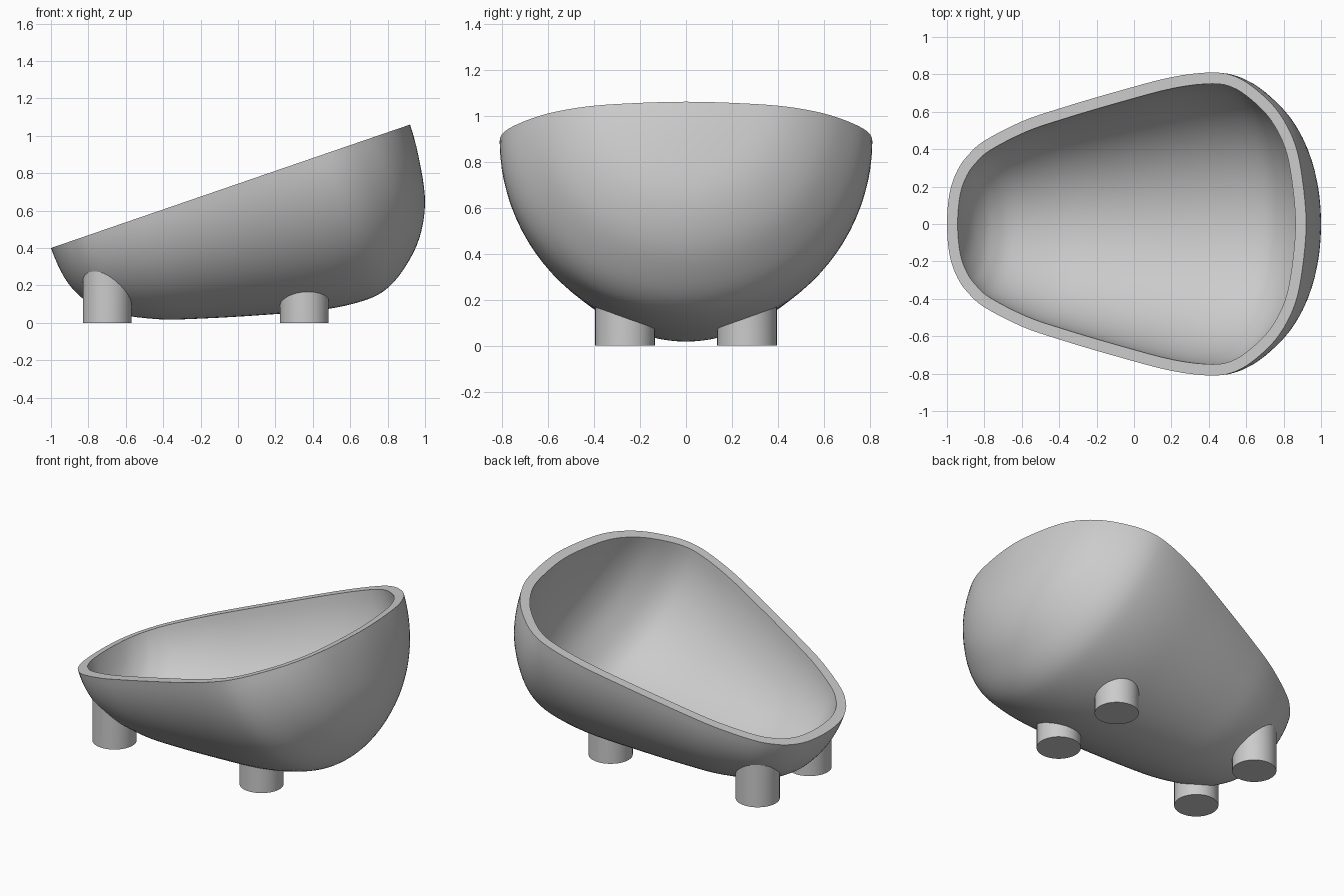
import bpy, bmesh
from math import sin, cos, pi, atan2, radians
from mathutils import Vector

if "Cube" in bpy.data.objects:
    bpy.data.objects.remove(bpy.data.objects["Cube"])

grey = bpy.data.materials.new("light grey")
grey.use_nodes = True
COLOUR = (0.6, 0.6, 0.6, 1)
grey.diffuse_color = COLOUR
grey.node_tree.nodes["Principled BSDF"].inputs["Base Color"].default_value = COLOUR

# The bowl is half a solid of revolution about the sloping centre line of its rim
START = Vector((-1, 0, 0.4))
TILT = atan2(0.66, 1.92)
AXIS = Vector((cos(TILT), 0, sin(TILT)))
DOWN = Vector((sin(TILT), 0, -cos(TILT)))
SIDE = Vector((0, 1, 0))
WALL = 0.06

# Half outline of the rim as (x, half width)
OUTLINE = [(-1, 0), (-0.985, 0.17), (-0.945, 0.285), (-0.89, 0.365), (-0.8, 0.445),
           (-0.6, 0.548), (-0.4, 0.617), (-0.1, 0.706), (0.2, 0.785), (0.42, 0.81),
           (0.55, 0.785), (0.67, 0.705), (0.778, 0.59), (0.86, 0.43), (0.9, 0.24), (0.92, 0)]


def smooth_curve(points, steps=4):
    """Rounded curve through the points, mirrored at both ends."""
    p = [Vector(((x + 1) / cos(TILT), r)) for x, r in points]
    p = [Vector((p[1].x, -p[1].y))] + p + [Vector((p[-2].x, -p[-2].y))]
    out = []
    for a, b, c, d in zip(p, p[1:], p[2:], p[3:]):
        for k in range(steps):
            t = k / steps
            out.append(0.5 * (2 * b + (c - a) * t + (2 * a - 5 * b + 4 * c - d) * t * t
                              + (3 * b - a - 3 * c + d) * t ** 3))
    return out + [p[-2]]


def inset(curve, distance):
    """Move a curve inward along its normals, keeping the ends on the axis."""
    out = []
    for i, p in enumerate(curve):
        if i == 0 or i == len(curve) - 1:
            out.append(p + Vector((distance if i == 0 else -distance, 0)))
        else:
            t = (curve[i + 1] - curve[i - 1]).normalized()
            out.append(p + Vector((t.y, -t.x)) * distance)
    return out


def finish(name, bm, angle):
    bmesh.ops.remove_doubles(bm, verts=bm.verts, dist=1e-5)
    bmesh.ops.recalc_face_normals(bm, faces=bm.faces)
    mesh = bpy.data.meshes.new(name)
    bm.to_mesh(mesh)
    bm.free()
    obj = bpy.data.objects.new(name, mesh)
    bpy.context.collection.objects.link(obj)
    mesh.materials.append(grey)
    bpy.ops.object.select_all(action='DESELECT')
    obj.select_set(True)
    bpy.context.view_layer.objects.active = obj
    bpy.ops.object.shade_smooth_by_angle(angle=radians(angle))
    return obj


# Bowl: outer skin, inner skin and the flat rim joining them
outer = smooth_curve(OUTLINE)
inner = inset(outer, WALL)
SEGMENTS = 48
bm = bmesh.new()


def revolve(curve):
    return [[bm.verts.new(START + AXIS * p.x
                          + (SIDE * cos(pi * j / SEGMENTS) + DOWN * sin(pi * j / SEGMENTS)) * p.y)
             for p in curve] for j in range(SEGMENTS + 1)]


def bridge(row_a, row_b):
    for i in range(len(row_a) - 1):
        bm.faces.new((row_a[i], row_a[i + 1], row_b[i + 1], row_b[i]))


skins = [revolve(outer), revolve(inner)]
for rows in skins:
    for row_a, row_b in zip(rows, rows[1:]):
        bridge(row_a, row_b)
for end in (0, -1):
    bridge(skins[0][end], skins[1][end])
finish("bowl", bm, 40)


# Feet: round posts whose tops follow the bowl and end inside its wall
def wall_height(x, y):
    z = 0.0
    while z < 0.5:
        d = Vector((x, y, z)) - START
        s = d.dot(AXIS)
        r = (d - AXIS * s).length
        for a, b in zip(outer, outer[1:]):
            if a.x <= s <= b.x and r < a.y + (b.y - a.y) * (s - a.x) / (b.x - a.x) - 0.02:
                return z
        z += 0.004
    return z


def foot(name, x, y, radius=0.13, sides=40):
    bm = bmesh.new()
    ring = [(x + radius * cos(2 * pi * k / sides), y + radius * sin(2 * pi * k / sides))
            for k in range(sides)]
    low = [bm.verts.new((px, py, 0)) for px, py in ring]
    high = [bm.verts.new((px, py, wall_height(px, py))) for px, py in ring]
    for k in range(sides):
        n = (k + 1) % sides
        bm.faces.new((low[k], low[n], high[n], high[k]))
    bm.faces.new(low[::-1])
    centre = bm.verts.new((x, y, wall_height(x, y)))
    for k in range(sides):
        bm.faces.new((high[k], high[(k + 1) % sides], centre))
    finish(name, bm, 30)


for end, x in (("low_end", -0.7), ("high_end", 0.355)):
    for side, y in (("front", -0.265), ("back", 0.265)):
        foot(f"{end}_{side}_foot", x, y)
